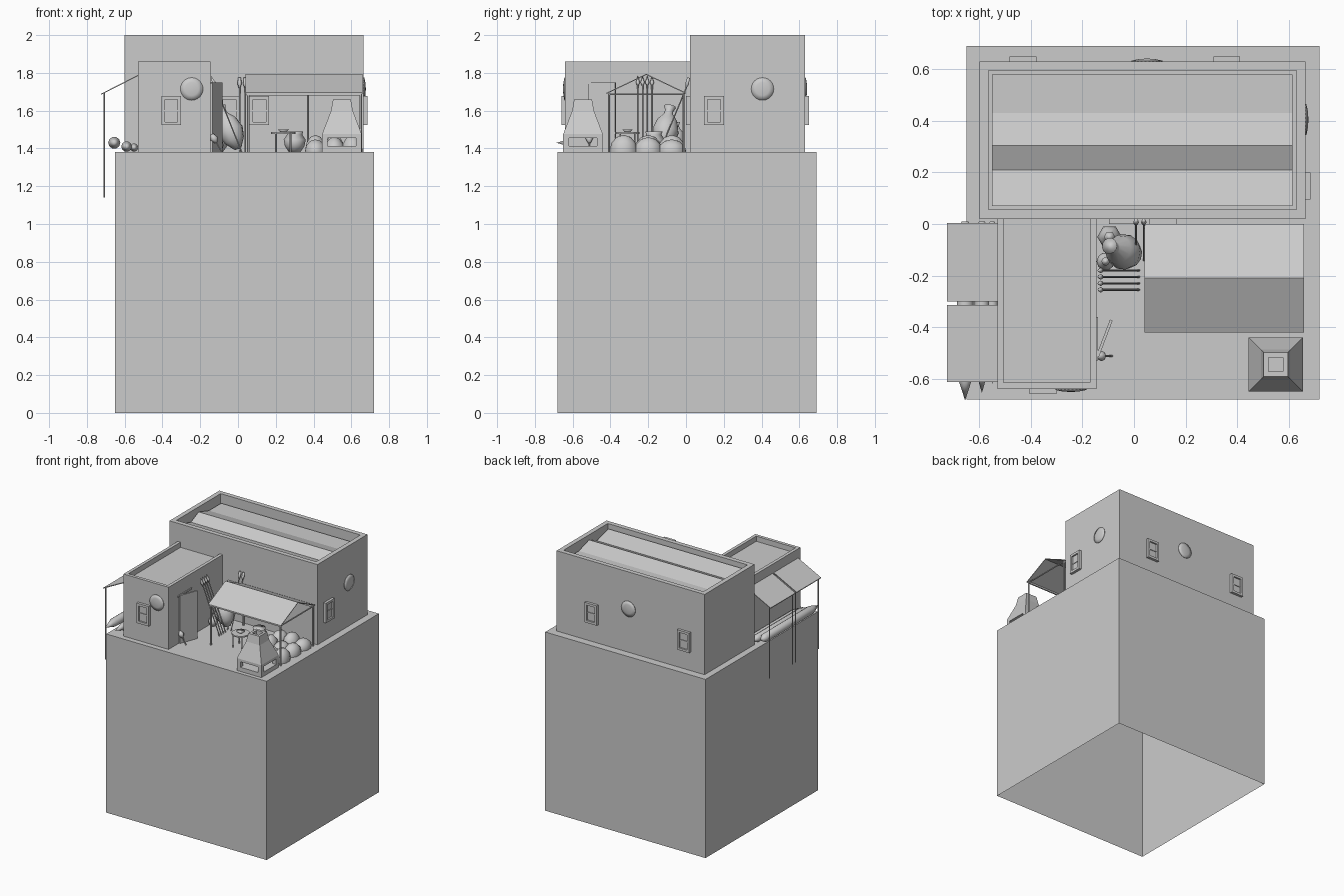
import bpy, bmesh, math
from mathutils import Vector, Matrix

if "Cube" in bpy.data.objects:
    bpy.data.objects.remove(bpy.data.objects["Cube"])

G = 1.38  # terrace level


def finish(name, bm, smooth=False):
    bmesh.ops.recalc_face_normals(bm, faces=bm.faces)
    me = bpy.data.meshes.new(name)
    bm.to_mesh(me)
    bm.free()
    ob = bpy.data.objects.new(name, me)
    bpy.context.collection.objects.link(ob)
    if smooth:
        for p in me.polygons:
            p.use_smooth = True
    return ob


def add_box(bm, x0, x1, y0, y1, z0, z1):
    m = Matrix.Translation(((x0 + x1) / 2, (y0 + y1) / 2, (z0 + z1) / 2)) @ \
        Matrix.Diagonal((x1 - x0, y1 - y0, z1 - z0, 1))
    return bmesh.ops.create_cube(bm, size=1, matrix=m)["verts"]


def box(name, *d):
    bm = bmesh.new()
    add_box(bm, *d)
    return finish(name, bm)


def shell(name, dims, wall=0, depth=0):
    """Box open at the bottom, optionally with a sunken roof behind a parapet."""
    bm = bmesh.new()
    add_box(bm, *dims)
    bm.normal_update()
    low = [f for f in bm.faces if f.normal.z < -0.9]
    top = [f for f in bm.faces if f.normal.z > 0.9]
    if wall:
        bmesh.ops.inset_individual(bm, faces=top, thickness=wall)
        inner = bmesh.ops.extrude_discrete_faces(bm, faces=top)["faces"][0]
        bmesh.ops.translate(bm, verts=inner.verts, vec=(0, 0, -depth))
    bmesh.ops.delete(bm, geom=low, context="FACES")
    return finish(name, bm)


def lathe(name, a, b, profile, sides=12, smooth=True):
    """Revolve (radius, fraction) points around the axis from a to b."""
    a, b = Vector(a), Vector(b)
    q = (b - a).to_track_quat("Z", "Y")
    length = (b - a).length
    bm = bmesh.new()
    rings = []
    for r, t in profile:
        rings.append([bm.verts.new(a + q @ Vector((r * math.cos(k * math.tau / sides),
                      r * math.sin(k * math.tau / sides), t * length))) for k in range(sides)])
    for lo, hi in zip(rings, rings[1:]):
        for k in range(sides):
            bm.faces.new((lo[k], lo[(k + 1) % sides], hi[(k + 1) % sides], hi[k]))
    bm.faces.new(rings[0])
    bm.faces.new(rings[-1])
    bmesh.ops.remove_doubles(bm, verts=bm.verts, dist=1e-5)
    return finish(name, bm, smooth)


def pole(name, a, b, r=0.005, sides=6):
    return lathe(name, a, b, [(r, 0), (r, 1)], sides, False)


def slab(name, pts, thick=0.006):
    """Flat panel given by four corners."""
    bm = bmesh.new()
    f = bm.faces.new([bm.verts.new(p) for p in pts])
    ext = bmesh.ops.extrude_face_region(bm, geom=[f])["geom"]
    bmesh.ops.translate(bm, verts=[v for v in ext if isinstance(v, bmesh.types.BMVert)],
                        vec=(0, 0, -thick))
    return finish(name, bm)


# cliff block and the two flat-roofed houses
shell("ground_block", (-0.65, 0.72, -0.68, 0.69, 0, G))
shell("main_house", (-0.60, 0.665, 0.02, 0.63, G, 2.0), 0.05, 0.08)
shell("front_house", (-0.53, -0.145, -0.64, 0.055, G, 1.86), 0.035, 0.04)

# folded roof inside the main parapet
prof = [(0.07, 1.968), (0.21, 1.93), (0.305, 1.973), (0.43, 1.935), (0.58, 1.935)]
bm = bmesh.new()
rows = [[bm.verts.new((x, y, z)) for y, z in prof] for x in (-0.55, 0.615)]
for i in range(len(prof) - 1):
    bm.faces.new((rows[0][i], rows[1][i], rows[1][i + 1], rows[0][i + 1]))
finish("main_roof", bm)


# windows and round shields: (wall point, angle about z), built facing -y
def on_wall(ob, x, y, z, ang):
    ob.matrix_world = Matrix.Translation((x, y, z)) @ Matrix.Rotation(ang, 4, "Z")


def window(x, y, ang):
    bm = bmesh.new()
    for s in (-1, 1):
        add_box(bm, s * 0.043 - 0.009, s * 0.043 + 0.009, -0.02, 0, -0.077, 0.077)
        add_box(bm, -0.034, 0.034, -0.02, 0, s * 0.068 - 0.009, s * 0.068 + 0.009)
    add_box(bm, -0.034, 0.034, -0.008, 0, -0.06, 0.06)
    add_box(bm, -0.034, 0.034, -0.013, 0, -0.004, 0.004)
    on_wall(finish("window", bm), x, y, 1.60, ang)


def shield(x, y, ang):
    ob = lathe("round_shield", (0, 0, 0), (0, -0.012, 0),
               [(0.06, 0), (0.06, 0.3), (0.035, 0.75), (0, 1)], 24)
    on_wall(ob, x, y, 1.715, ang)


for w in [(-0.353, -0.64, 0), (-0.045, 0.02, 0), (0.113, 0.02, 0),
          (0.665, 0.148, math.pi / 2), (-0.43, 0.63, math.pi), (0.36, 0.63, math.pi)]:
    window(*w)
for s in [(-0.245, -0.64, 0), (0.665, 0.405, math.pi / 2), (0.05, 0.63, math.pi)]:
    shield(*s)

# open door on the front house
slab("door", [(-0.146, -0.51, 1.75), (-0.136, -0.515, 1.75),
              (-0.083, -0.375, 1.75), (-0.093, -0.37, 1.75)], 0.37)
box("door_frame_top", -0.148, -0.139, -0.53, -0.36, 1.74, 1.752)

# terrace canopy: two slopes, posts and beams
for y in (0.0, -0.42):
    slab("canopy_slope", [(0.04, -0.21, 1.795), (0.66, -0.21, 1.795), (0.66, y, 1.695), (0.04, y, 1.695)])
    e = -0.012 if y == 0 else -0.408
    box("canopy_beam", 0.045, 0.655, e - 0.005, e + 0.005, 1.68, 1.692)
    for x in (0.055, 0.65):
        pole("canopy_post", (x, e, G), (x, e, 1.69), 0.007)
pole("canopy_post", (0.37, -0.012, G), (0.37, -0.012, 1.69), 0.006)
for x in (0.055, 0.65):
    pole("canopy_tie", (x, -0.41, 1.686), (x, -0.01, 1.686), 0.005)

# side awnings with long posts over the edge
for y0, y1 in ((-0.613, -0.315), (-0.30, 0.003)):
    slab("side_awning", [(-0.725, y0, 1.69), (-0.725, y1, 1.69), (-0.528, y1, 1.79), (-0.528, y0, 1.79)])
    for y in (y0 + 0.01, y1 - 0.01):
        pole("awning_post", (-0.708, y, 1.14), (-0.708, y, 1.695), 0.005)

# pointed logs along the ledge
for x, z, r, tip in ((-0.655, 1.43, 0.032, -0.685), (-0.59, 1.41, 0.028, -0.655), (-0.55, 1.405, 0.022, -0.62)):
    lathe("pointed_log", (x, 0.01, z), (x, tip, z),
          [(0.4 * r, 0), (r, 0.05), (r, 0.85), (0.7 * r, 0.9), (0, 1)], 10)

# spears against the front house, tools against the main house
for y in (-0.18, -0.205, -0.23, -0.255):
    pole("spear_shaft", (0.02, y, G), (-0.125, y, 1.74), 0.004)
    lathe("spear_head", (-0.122, y, 1.73), (-0.142, y, 1.785), [(0.003, 0), (0.011, 0.35), (0, 1)], 6)
for x in (0.008, 0.038):
    pole("tool_shaft", (x, -0.14, G), (x, 0.005, 1.73), 0.004)
    lathe("tool_head", (x, 0.0, 1.72), (x, 0.014, 1.775), [(0.004, 0), (0.011, 0.4), (0.008, 1)], 6)
pole("short_tool", (-0.085, -0.512, G), (-0.138, -0.512, 1.47), 0.004)
lathe("short_tool_head", (-0.115, -0.512, 1.43), (-0.138, -0.512, 1.475), [(0.008, 0), (0.02, 0.5), (0.008, 1)], 8)

# storage jars
jar = [(0.02, 0), (0.055, 0.2), (0.07, 0.42), (0.055, 0.66), (0.025, 0.82), (0.022, 0.9), (0.032, 1)]
lathe("leaning_jar", (0.0, -0.125, 1.40), (-0.095, -0.085, 1.62), jar, 12)
lathe("small_jar", (-0.095, -0.05, G), (-0.095, -0.05, 1.54), [(r * 0.68, t) for r, t in jar], 6)
lathe("low_jar", (-0.11, -0.145, G), (-0.11, -0.145, 1.47), [(r * 0.5, t) for r, t in jar], 10)
lathe("canopy_jar", (0.30, -0.17, G), (0.30, -0.17, 1.49),
      [(0.03, 0), (0.052, 0.3), (0.058, 0.6), (0.04, 0.85), (0.046, 1)], 12)

# round table with legs and a dish
lathe("table_top", (0.24, -0.31, 1.477), (0.24, -0.31, 1.487), [(0.065, 0), (0.065, 1)], 12, False)
for k in range(4):
    a = math.pi / 4 + k * math.pi / 2
    x, y = 0.24 + 0.055 * math.cos(a), -0.31 + 0.055 * math.sin(a)
    pole("table_leg", (x, y, G), (x, y, 1.48), 0.005)
lathe("dish", (0.24, -0.31, 1.487), (0.24, -0.31, 1.50), [(0.015, 0), (0.03, 1)], 10)

# grain sacks under the canopy
for i, x in enumerate((0.41, 0.51, 0.605)):
    for j, y in enumerate((-0.33, -0.20, -0.075)):
        bm = bmesh.new()
        h = 0.075 + 0.012 * ((i + 2 * j) % 3 - 1)
        m = Matrix.Translation((x, y, G + 0.005)) @ Matrix.Diagonal((0.058, 0.075, h, 1))
        bmesh.ops.create_uvsphere(bm, u_segments=10, v_segments=6, radius=1, matrix=m)
        finish("sack", bm, True)

# outdoor oven: plinth, corner piers, tapered hood with a hollow flue
cx, cy = 0.55, -0.545
box("oven_plinth", cx - 0.105, cx + 0.105, cy - 0.105, cy + 0.105, G, 1.412)
for sx in (-1, 1):
    for sy in (-1, 1):
        x, y = cx + sx * 0.09, cy + sy * 0.09
        box("oven_pier", x - 0.015, x + 0.015, y - 0.015, y + 0.015, 1.412, 1.455)
s = math.sqrt(2)
hood = lathe("oven_hood", (0, 0, 1.455), (0, 0, 1.66),
             [(0.105 * s, 0), (0.105 * s, 0.1), (0.058 * s, 0.7), (0.047 * s, 1),
              (0.028 * s, 1), (0.028 * s, 0.8)], 4, False)
hood.matrix_world = Matrix.Translation((cx, cy, 0)) @ Matrix.Rotation(math.pi / 4, 4, "Z")
